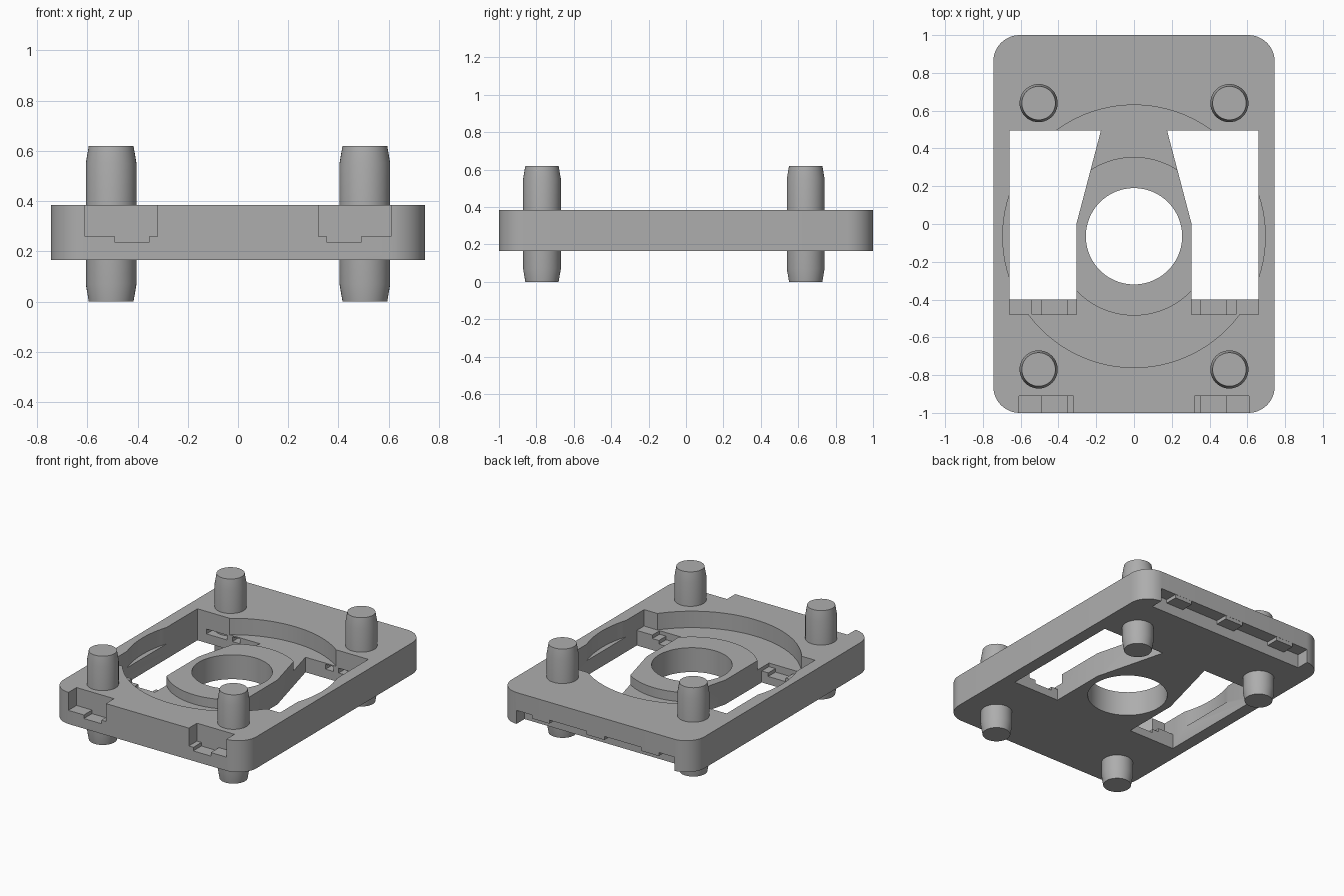
import bpy, bmesh, math

if "Cube" in bpy.data.objects:
    bpy.data.objects.remove(bpy.data.objects["Cube"])

grey = bpy.data.materials.new("plain grey")
grey.diffuse_color = (0.42, 0.42, 0.42, 1)
grey.use_nodes = True
grey.node_tree.nodes["Principled BSDF"].inputs["Base Color"].default_value = grey.diffuse_color
CY = -0.065            # y centre of the round opening
BOTTOM, TOP = 0.165, 0.385


def make(name, bm):
    bmesh.ops.recalc_face_normals(bm, faces=bm.faces[:])
    me = bpy.data.meshes.new(name)
    bm.to_mesh(me)
    bm.free()
    me.materials.append(grey)
    ob = bpy.data.objects.new(name, me)
    bpy.context.collection.objects.link(ob)
    return ob


def prism(name, pts, z0, z1):
    bm = bmesh.new()
    face = bm.faces.new([bm.verts.new((x, y, z0)) for x, y in pts])
    ext = bmesh.ops.extrude_face_region(bm, geom=[face])
    for v in ext["geom"]:
        if isinstance(v, bmesh.types.BMVert):
            v.co.z = z1
    return make(name, bm)


def box(name, x0, x1, y0, y1, z0, z1):
    return prism(name, [(x0, y0), (x1, y0), (x1, y1), (x0, y1)], z0, z1)


def circle(r, cx, cy, n, a0=0.0, sweep=2 * math.pi, closed=True):
    steps = n if closed else n - 1
    return [(cx + r * math.cos(a0 + sweep * i / steps),
             cy + r * math.sin(a0 + sweep * i / steps)) for i in range(n)]


def ring(name, r0, r1, z0, z1, n=96):
    bm = bmesh.new()
    loops = [[bm.verts.new((x, y, z)) for x, y in circle(r, 0, CY, n)]
             for r, z in ((r0, z0), (r1, z0), (r1, z1), (r0, z1))]
    for k in range(4):
        a, b = loops[k], loops[(k + 1) % 4]
        for i in range(n):
            j = (i + 1) % n
            bm.faces.new((a[i], a[j], b[j], b[i]))
    return make(name, bm)


def cut(target, cutter):
    mod = target.modifiers.new("cut", 'BOOLEAN')
    mod.operation, mod.solver, mod.object = 'DIFFERENCE', 'EXACT', cutter
    bpy.context.view_layer.objects.active = target
    bpy.ops.object.modifier_apply(modifier=mod.name)
    bpy.data.objects.remove(cutter, do_unlink=True)


def smooth(ob):
    bpy.ops.object.select_all(action='DESELECT')
    ob.select_set(True)
    bpy.context.view_layer.objects.active = ob
    bpy.ops.object.shade_smooth_by_angle(angle=math.radians(25))


# Base plate with rounded corners
R, HX, HY = 0.14, 0.745, 1.0
outline = []
for k, (sx, sy) in enumerate(((1, 1), (-1, 1), (-1, -1), (1, -1))):
    outline += circle(R, sx * (HX - R), sy * (HY - R), 13,
                      k * math.pi / 2, math.pi / 2, closed=False)
plate = prism("base_plate", outline, BOTTOM, TOP)

# Round recess: lowered hub, deeper ring around it, through hole
cut(plate, prism("hub_cutter", circle(0.55, 0, CY, 96), 0.335, 0.6))
cut(plate, ring("groove_cutter", 0.42, 0.695, 0.27, 0.6))
cut(plate, prism("hole_cutter", circle(0.255, 0, CY, 96), 0, 0.7))

for s in (-1, 1):
    def side_box(x0, x1, y0, y1, z0, z1):
        xs = sorted((s * x0, s * x1))
        cut(plate, box("cutter", xs[0], xs[1], y0, y1, z0, z1))

    # Side window narrowing the central bridge toward the rear
    win = [(0.305, -0.40), (0.66, -0.40), (0.66, 0.495), (0.175, 0.495), (0.305, 0.0)]
    cut(plate, prism("window_cutter", [(s * x, y) for x, y in win], 0, 0.7))
    # Stepped ledge at the front of the window
    side_box(0.305, 0.54, -0.48, -0.39, 0.245, 0.6)
    side_box(0.54, 0.66, -0.48, -0.39, 0.27, 0.6)
    side_box(0.355, 0.49, -0.48, -0.39, 0.22, 0.5)
    # Small slots in the rear window wall
    side_box(0.33, 0.39, 0.45, 0.57, 0.228, 0.262)
    side_box(0.43, 0.59, 0.45, 0.57, 0.228, 0.262)
    # Notch in the front edge with a deeper slot
    side_box(0.32, 0.61, -1.1, -0.91, 0.26, 0.6)
    side_box(0.355, 0.49, -1.1, -0.91, 0.235, 0.5)

# Undercut along the rear edge
cut(plate, box("undercut_cutter", -0.61, 0.61, 0.91, 1.1, 0.0, 0.26))
smooth(plate)

# Tabs hanging in the rear undercut
for i, (x0, x1) in enumerate(((-0.49, -0.355), (-0.07, 0.07), (0.355, 0.49))):
    box(f"rear_tab_{i + 1}", x0, x1, 0.905, 0.999, 0.235, 0.29)

# Pegs through the plate with tapered ends
for px in (-0.505, 0.505):
    for py in (-0.77, 0.64):
        bm = bmesh.new()
        n = 40
        rows = [[bm.verts.new((x, y, z)) for x, y in circle(r, px, py, n)]
                for r, z in ((0.089, 0), (0.101, 0.07), (0.101, 0.55), (0.089, 0.62))]
        for a, b in zip(rows, rows[1:]):
            for i in range(n):
                j = (i + 1) % n
                bm.faces.new((a[i], a[j], b[j], b[i]))
        bm.faces.new(rows[0][::-1])
        bm.faces.new(rows[-1])
        side = "left" if px < 0 else "right"
        end = "front" if py < 0 else "rear"
        smooth(make(f"peg_{end}_{side}", bm))
